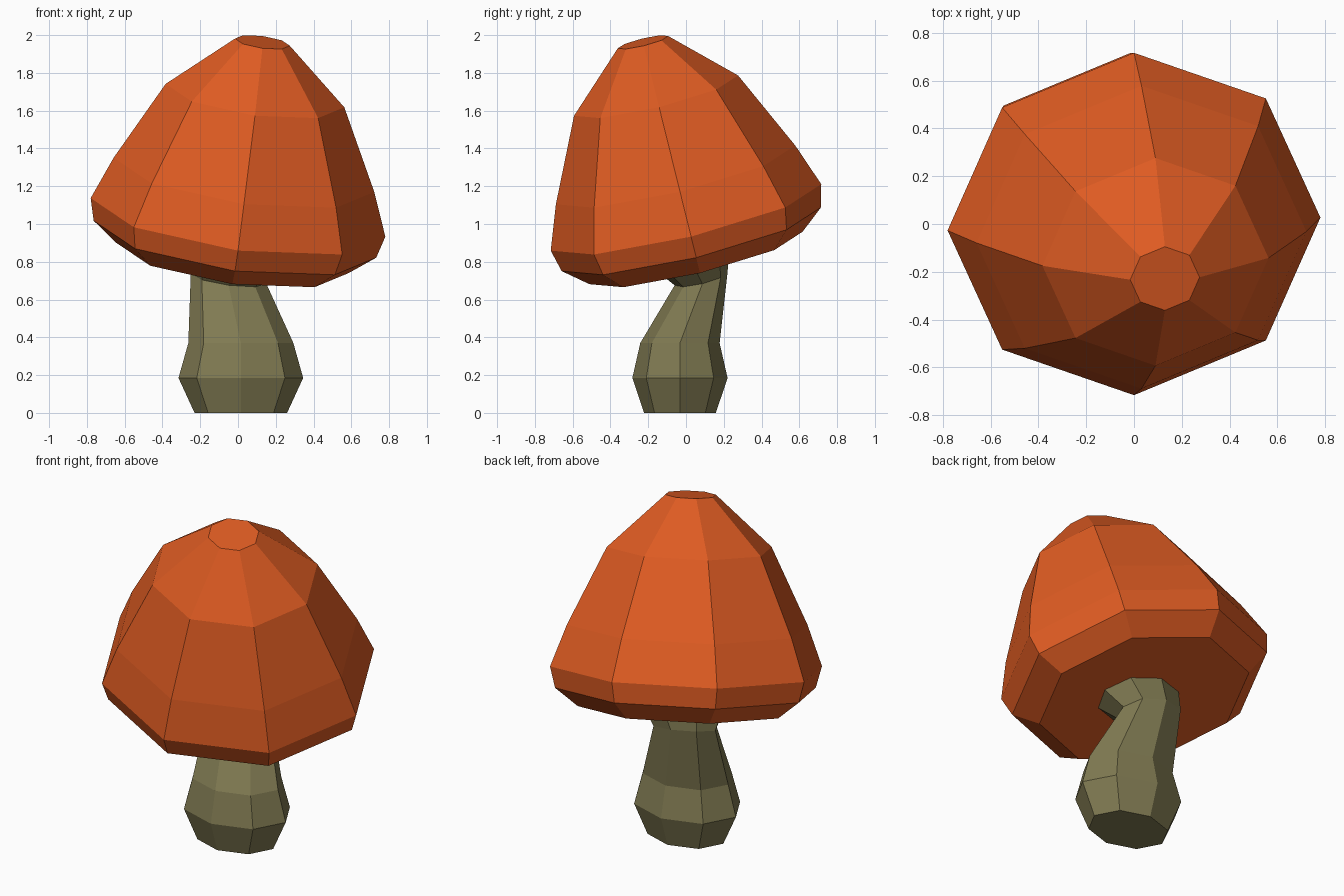
import bpy, bmesh, math
from mathutils import Vector

if "Cube" in bpy.data.objects:
    bpy.data.objects.remove(bpy.data.objects["Cube"])

SIDES = 8


def material(name, color):
    m = bpy.data.materials.new(name)
    m.diffuse_color = (*color, 1)
    m.use_nodes = True
    m.node_tree.nodes["Principled BSDF"].inputs["Base Color"].default_value = m.diffuse_color
    return m


def loft(name, rings, mat):
    """Bridge octagonal rings given as (centre, x half-axis, y half-axis), bottom to top."""
    bm = bmesh.new()
    loops = []
    for c, u, v in rings:
        angles = [2 * math.pi * i / SIDES for i in range(SIDES)]
        loops.append([bm.verts.new(c + u * math.cos(a) + v * math.sin(a)) for a in angles])
    for lo, hi in zip(loops, loops[1:]):
        for i in range(SIDES):
            j = (i + 1) % SIDES
            bm.faces.new((lo[i], lo[j], hi[j], hi[i]))
    bm.faces.new(loops[0][::-1])
    bm.faces.new(loops[-1])
    bm.normal_update()
    mesh = bpy.data.meshes.new(name)
    bm.to_mesh(mesh)
    bm.free()
    mesh.materials.append(mat)
    ob = bpy.data.objects.new(name, mesh)
    bpy.context.collection.objects.link(ob)


# Tilted frame shared by the cap and the upper stem
tilt_x = Vector((0.78, 0.027, -0.102)) / 0.78
tilt_y = Vector((0, 0.716, 0.176)) / 0.716
axis = tilt_x.cross(tilt_y).normalized()
flat_x, flat_y = Vector((1, 0, 0)), Vector((0, 1, 0))

# Cap: (distance along the axis, x radius), slightly oval
cap_base = Vector((0, 0, 1.035))
profile = [(-0.223, 0.615), (-0.12, 0.748), (0, 0.78),
           (0.234, 0.69), (0.67, 0.473), (0.964, 0.145)]
loft("mushroom_cap",
     [(cap_base + axis * s, tilt_x * r, tilt_y * r * 0.918) for s, r in profile],
     material("cap_orange", (0.73, 0.105, 0.016)))

# Stem: level bulging foot, then tilted rings bending back into the cap
foot = [(0, 0.245, 0.19), (0.185, 0.33, 0.252), (0.37, 0.278, 0.21)]
neck = [((-0.05, 0.08, 0.71), 0.2, 0.14), ((0, 0.02, 0.83), 0.26, 0.21)]
rings = [(Vector((0.015, -0.032, z)), flat_x * rx, flat_y * ry) for z, rx, ry in foot]
rings += [(Vector(c), tilt_x * rx, tilt_y * ry) for c, rx, ry in neck]
loft("mushroom_stem", rings, material("stem_olive", (0.216, 0.195, 0.084)))
